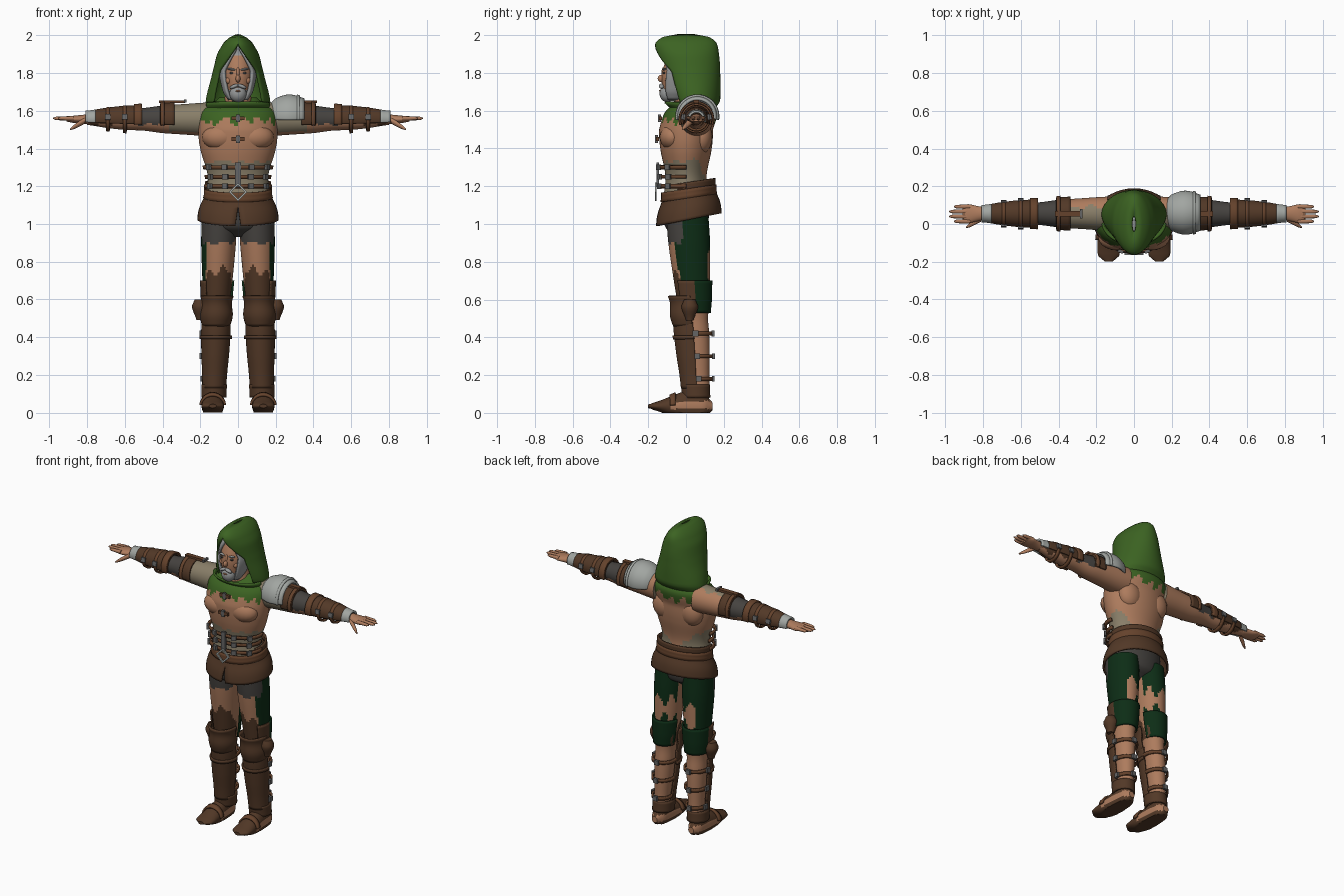
import bpy, bmesh, math
from mathutils import Matrix

cube = bpy.data.objects.get("Cube")
if cube:
    bpy.data.objects.remove(cube)

PALETTE = {
    "skin": (.42, .2, .11), "leather": (.085, .04, .02), "strap_leather": (.13, .055, .025),
    "hood_green": (.045, .125, .016), "dark_green": (.004, .026, .008), "linen": (.25, .21, .14),
    "charcoal": (.06, .055, .05), "silver": (.36, .38, .36), "steel": (.13, .13, .13),
    "grey_hair": (.3, .31, .31)}
NAMES = list(PALETTE)
MATERIALS = []
for key, rgb in PALETTE.items():
    material = bpy.data.materials.new(key)
    material.use_nodes = True
    material.diffuse_color = (*rgb, 1)
    material.node_tree.nodes["Principled BSDF"].inputs["Base Color"].default_value = (*rgb, 1)
    MATERIALS.append(material)

FRONT, BACK, UP = -90, 90, 90
SIDES = {"left": 1, "right": -1}


def finish(name, bm, colour, side=1, thick=0, smooth=True):
    """Colour faces by a name or a rule, mirror for the right side, link the object."""
    for face in bm.faces:
        chosen = colour(face.calc_center_median()) if callable(colour) else colour
        face.material_index = NAMES.index(chosen)
        face.smooth = smooth
    for vert in bm.verts:
        vert.co.x *= side
    bmesh.ops.recalc_face_normals(bm, faces=bm.faces[:])
    mesh = bpy.data.meshes.new(name)
    bm.to_mesh(mesh)
    bm.free()
    for material in MATERIALS:
        mesh.materials.append(material)
    ob = bpy.data.objects.new(name, mesh)
    bpy.context.collection.objects.link(ob)
    if thick:
        modifier = ob.modifiers.new("thickness", "SOLIDIFY")
        modifier.thickness, modifier.offset = thick, 0
    if smooth:
        bpy.context.view_layer.objects.active = ob
        ob.select_set(True)
        bpy.ops.object.shade_smooth_by_angle(angle=math.radians(40))
        ob.select_set(False)


def value(item, t):
    return item(t) if callable(item) else item


def form(axis, rows, centre, aspect=1):
    """A rounded body along an axis: rows of (position, radius[, second radius])."""
    rows = [(*row, row[1] * aspect)[:3] for row in rows]
    last = len(rows) - 1

    def section(t):
        i = max([k for k in range(last) if rows[k][0] <= t], default=0)
        near = [rows[min(max(i + k, 0), last)] for k in (-1, 0, 1, 2)]
        f = min(max((t - near[1][0]) / (near[2][0] - near[1][0]), 0), 1)
        radii = []
        for p, q, r, w in list(zip(*near))[1:]:
            bend = f * (2 * p - 5 * q + 4 * r - w + f * (3 * (q - r) + w - p))
            radii.append(q + f * (r - p + bend) / 2)
        return (*value(centre, t), *radii)
    return axis, section


def place(axis, t, u, v):
    return {"x": (t, u, v), "y": (u, t, v), "z": (u, v, t)}[axis]


def shell(name, body, start, end, colour, side=1, half=180, mid=FRONT, grow=0, thick=0, shift=0, tilt=0, n=40):
    """Cover a stretch of a form: solid when it has no thickness, else a garment or band."""
    axis, section = body
    bm = bmesh.new()
    steps = max(1, round((end - start) / .015))
    rings = []
    for i in range(steps + 1):
        t = start + (end - start) * i / steps
        cu, cv, ru, rv = section(t)
        reach, extra = value(half, t), value(grow, t)
        ring = []
        for k in range(n + 1):
            a = math.radians(mid - reach + 2 * reach * k / n)
            u, v = cu + (ru + extra) * math.cos(a), cv + shift + (rv + extra) * math.sin(a)
            x, y, z = place(axis, t, u, v)
            ring.append(bm.verts.new((x, y, max(z + tilt * y, 0))))
        rings.append(ring)
    for low, high in zip(rings, rings[1:]):
        for k in range(n):
            bm.faces.new((low[k], low[k + 1], high[k + 1], high[k]))
    if not thick:
        bm.faces.new(rings[0][:-1])
        bm.faces.new(rings[-1][:-1])
    bmesh.ops.remove_doubles(bm, verts=bm.verts[:], dist=.0003)
    finish(name, bm, colour, side, thick)


def band(name, body, t, width=.02, colour="strap_leather", side=1, **options):
    shell(name, body, t - width / 2, t + width / 2, colour, side, thick=.012, **options)


def block(name, matrix, size, colour, side=1):
    bm = bmesh.new()
    bmesh.ops.create_cube(bm, size=1, matrix=matrix @ Matrix.Diagonal((*size, 1)))
    finish(name, bm, colour, side, smooth=False)


def stud(name, body, t, angle=FRONT, wide=.03, tall=.03, colour="steel", side=1, lift=.01, shift=0):
    """A small plate lying on the surface of a form."""
    axis, section = body
    cu, cv, ru, rv = section(t)
    a = math.radians(angle)
    spot = place(axis, t, cu + (ru + lift) * math.cos(a), cv + shift + (rv + lift) * math.sin(a))
    size = (.015, wide, tall) if axis == "z" else (tall, .015, wide)
    block(name, Matrix.Translation(spot) @ Matrix.Rotation(a, 4, axis.upper()), size, colour, side)


def ball(name, loc, size, colour, side=1, turn=0):
    bm = bmesh.new()
    matrix = Matrix.Translation(loc) @ Matrix.Rotation(math.radians(turn), 4, "Y") @ Matrix.Diagonal((*size, 1))
    bmesh.ops.create_uvsphere(bm, u_segments=20, v_segments=12, radius=1, matrix=matrix)
    finish(name, bm, colour, side)


def tatter(c, amount):
    """Ragged offset for torn cloth edges."""
    return amount * (math.sin(c.x * 70 + c.y * 50) + math.sin(c.y * 110 - c.x * 40) / 2)


# Torso with torn mantle and shirt
def torso_colour(c):
    if c.z > 1.55 + tatter(c, .02):
        return "hood_green"
    if c.z < 1.15:
        return "charcoal"
    hem = 1.33 if c.y < .04 else 1.2 + .8 * abs(c.x)
    return "linen" if c.z < hem + tatter(c, .01) else "skin"


torso = form("z", [(.93, .05), (.98, .16), (1.1, .18), (1.25, .16), (1.4, .2), (1.5, .21), (1.6, .2), (1.67, .1)],
             lambda t: (0, max(0, t - 1.5) * .3), .68)
shell("torso", torso, .93, 1.67, torso_colour, n=64)
neck = form("z", [(1.6, .08), (1.75, .06)], (0, .01))
shell("neck", neck, 1.6, 1.75, "skin")
for name, side in SIDES.items():
    ball(name + "_chest_muscle", (.09, -.07, 1.46), (.1, .07, .07), "skin", side)
    ball(name + "_shoulder_blade", (.1, .08, 1.46), (.08, .06, .09), "skin", side)

# Skirt, belts and buckles
skirt = form("z", [(1.02, .21), (1.08, .2), (1.15, .17)], (0, .015), .8)
shell("leather_skirt", skirt, 1.02, 1.15, "leather", thick=.012, tilt=.2, mid=BACK,
      half=lambda t: min(180, 176 + 40 * (t - 1.02)))
band("hip_belt", skirt, 1.16, .05, tilt=.15, grow=.005)
band("back_belt", skirt, 1.2, .04, "leather", half=115, mid=BACK, tilt=.15)
for z in (1.2, 1.25, 1.3):
    band("waist_strap", torso, z, half=100, grow=.01, shift=-.02)
    for name, side in SIDES.items():
        stud(name + "_waist_buckle", torso, z, -68, side=side, lift=.02, shift=-.02)
        stud(name + "_side_buckle", torso, z, -35, side=side, lift=.02, shift=-.02)
stud("front_clasp", torso, 1.26, tall=.13, lift=.03, shift=-.01)
for quarter in range(4):
    a = math.radians(45 + 90 * quarter)
    spot = Matrix.Translation((.03 * math.cos(a), -.16, 1.17 + .03 * math.sin(a)))
    block("diamond_buckle_bar", spot @ Matrix.Rotation(-a, 4, "Y"), (.01, .01, .07), "silver")
for z in (1.45, 1.56):
    stud("chest_clasp", torso, z, wide=.07, tall=.02, colour="strap_leather")
    stud("chest_pin", torso, z, wide=.02, tall=.04, lift=.015)


# Head, hair and face
def head_colour(c):
    return "grey_hair" if c.z < 1.71 or c.z > 1.89 or c.y > 0 else "skin"


def brow_closing(t):
    """Shells open around the face and close above the brow."""
    return min(180, 130 + 350 * max(0, t - 1.81))


head = form("z", [(1.65, .03), (1.7, .06), (1.8, .08), (1.9, .065), (1.94, .02)], lambda t: (0, (t - 1.95) / 5), 1.2)
shell("head", head, 1.65, 1.94, head_colour)
shell("hair", head, 1.66, 1.93, "grey_hair", half=brow_closing, mid=BACK, grow=.012, thick=.015)
ball("beard", (0, -.1, 1.69), (.045, .04, .045), "grey_hair")
ball("mouth", (0, -.137, 1.705), (.015, .006, .005), "skin")
ball("nose", (0, -.13, 1.77), (.013, .02, .02), "skin")
ball("nose_bridge", (0, -.12, 1.8), (.01, .01, .03), "skin")
for name, side in SIDES.items():
    ball(name + "_moustache", (.02, -.13, 1.73), (.026, .014, .01), "grey_hair", side, 22)
    ball(name + "_eyebrow", (.034, -.115, 1.82), (.025, .01, .006), "grey_hair", side, -8)
    ball(name + "_eye", (.033, -.115, 1.8), (.013, .007, .006), "charcoal", side)
    ball(name + "_cheek", (.045, -.09, 1.76), (.025, .02, .02), "skin", side)

# Hood
hood = form("z", [(1.61, .16, .09), (1.65, .165, .125), (1.8, .13, .15), (1.9, .105, .16), (1.96, .07, .155),
                  (1.99, .035, .11), (2, .01, .04)], lambda t: (0, max(0, .05 - (t - 1.65) / 6)))
shell("hood", hood, 1.61, 2, "hood_green", half=brow_closing, mid=BACK, thick=.012, n=48)
band("hood_collar", hood, 1.62, .05, "hood_green", half=85, shift=-.04)


# Arms
def arm_colour(c):
    if c.x < .37:
        return "linen" if c.y < .09 + tatter(c, .01) and c.z > 1.49 else "skin"
    if c.z < 1.53 + tatter(c, .01):
        return "skin"
    return "charcoal" if c.x < .53 else "leather"


centre = (.055, 1.555)
arm = form("x", [(.14, .09), (.3, .08), (.4, .073), (.5, .06), (.6, .056), (.7, .045), (.8, .03)], centre)
hand = form("x", [(.78, .032, .028), (.84, .042, .022), (.88, .05, .018), (.91, .04, .012)], centre)
thumb = form("x", [(.81, .017), (.87, .012), (.89, .004)], lambda t: (.03 - .6 * (t - .81), 1.55 - .6 * (t - .81)))
for name, side in SIDES.items():
    shell(name + "_arm", arm, .14, .8, arm_colour, side)
    over = dict(side=side, half=110, mid=UP)
    band(name + "_upper_arm_band", arm, .375, .075, "leather", grow=.007, **over)
    band(name + "_upper_arm_strap", arm, .4, grow=.015, **over)
    stud(name + "_arm_tab", arm, .35, UP, tall=.14, colour="strap_leather", side=side, lift=.016)
    stud(name + "_tab_bar", arm, .28, UP, wide=.05, tall=.015, side=side, lift=.015)
    shell(name + "_bracer", arm, .51, .76, "leather", grow=.01, thick=.012, **over)
    band(name + "_elbow_cuff", arm, .53, .04, grow=.018, **over)
    for x in (.6, .69):
        band(name + "_bracer_strap", arm, x, side=side, grow=.012)
        for angle in (10, 170):
            stud(name + "_bracer_buckle", arm, x, angle, side=side, lift=.018)
    band(name + "_wrist_cuff", arm, .78, .055, "silver", grow=.01, **over)
    # Hand with tapered fingers and drooping thumb
    shell(name + "_hand", hand, .78, .91, "skin", side)
    for i in range(4):
        tip = .98 if i in (1, 2) else .955
        finger = form("x", [(.87, .012), (tip - .01, .009), (tip, .003)], (.014 + .026 * i, 1.56))
        shell(name + "_finger", finger, .87, tip, "skin", side, n=12)
    shell(name + "_thumb", thumb, .81, .89, "skin", side, n=12)

# Left shoulder plate
pauldron = form("x", [(.17, .06), (.2, .09), (.26, .11), (.31, .105), (.35, .09)], (.06, 1.57))
shell("left_shoulder_plate", pauldron, .17, .35, "silver", half=100, mid=UP, thick=.012)
band("left_shoulder_rim", pauldron, .32, .015, "silver", half=100, mid=UP, grow=.007)


# Legs in torn trousers
def leg_colour(c):
    if c.z < .53:
        return "skin"
    if c.y < -.02 and c.z > .9 + tatter(c, .006):
        return "charcoal"
    if c.y < .05 and c.z < .68 + tatter(c, .025) - c.y:
        return "leather"
    if c.y > .06:
        hole = c.x < .15 and abs(c.z - .78) < .06 + tatter(c, .03)
        return "skin" if hole else "dark_green"
    return "dark_green" if c.x > (.17 if c.y < -.02 else .15) else "skin"


def hem_colour(c):
    return "dark_green" if c.y > .06 + tatter(c, .02) else "leather"


def boot_colour(c):
    return "skin" if .02 < c.z < .06 and c.y > tatter(c, .02) - .08 else "leather"


leg = form("z", [(.1, .045), (.2, .048), (.3, .055), (.42, .06), (.5, .06), (.6, .072), (.75, .083), (.9, .092),
                 (1.04, .093)], lambda t: (.13 - .03 * t, .08 - .07 * t), 1.2)
flare = form("z", [(.49, .02), (.56, .044), (.6, .03)], (.2, .02))
foot = form("y", [(-.2, .02, .01), (-.17, .055, .02), (-.1, .06, .045), (0, .055, .08), (.1, .045, .07),
                  (.14, .02, .02)], (.134, .035))
for name, side in SIDES.items():
    shell(name + "_leg", leg, .1, 1.04, leg_colour, side, n=48)
    shell(name + "_trouser_hem", leg, .53, .7, hem_colour, side, 105, 60, .008, .01)
    guard = dict(half=100, thick=.012)
    shell(name + "_knee_guard", leg, .46, .62, "leather", side, shift=-.03, **guard,
          grow=lambda t: .012 + .008 * math.sin(t * 40))
    shell(name + "_knee_flare", flare, .49, .6, "leather", side)
    shell(name + "_shin_guard", leg, .13, .48, "leather", side, grow=.012, shift=-.025, **guard)
    band(name + "_shin_rim", leg, .4, .02, "leather", side, half=100, grow=.02, shift=-.025)
    for z in (.18, .3, .42):
        band(name + "_calf_strap", leg, z, side=side, grow=.012)
        stud(name + "_strap_buckle", leg, z, 0, side=side, lift=.02)
        stud(name + "_rear_buckle", leg, z, BACK, side=side, lift=.02)
    # Boot
    shell(name + "_foot", foot, -.2, .14, boot_colour, side)
    shell(name + "_ankle_wrap", leg, .08, .15, "leather", side, grow=.015, thick=.012, shift=-.02)
    band(name + "_instep_strap", foot, -.07, .03, side=side, half=85, mid=UP, grow=.006)
